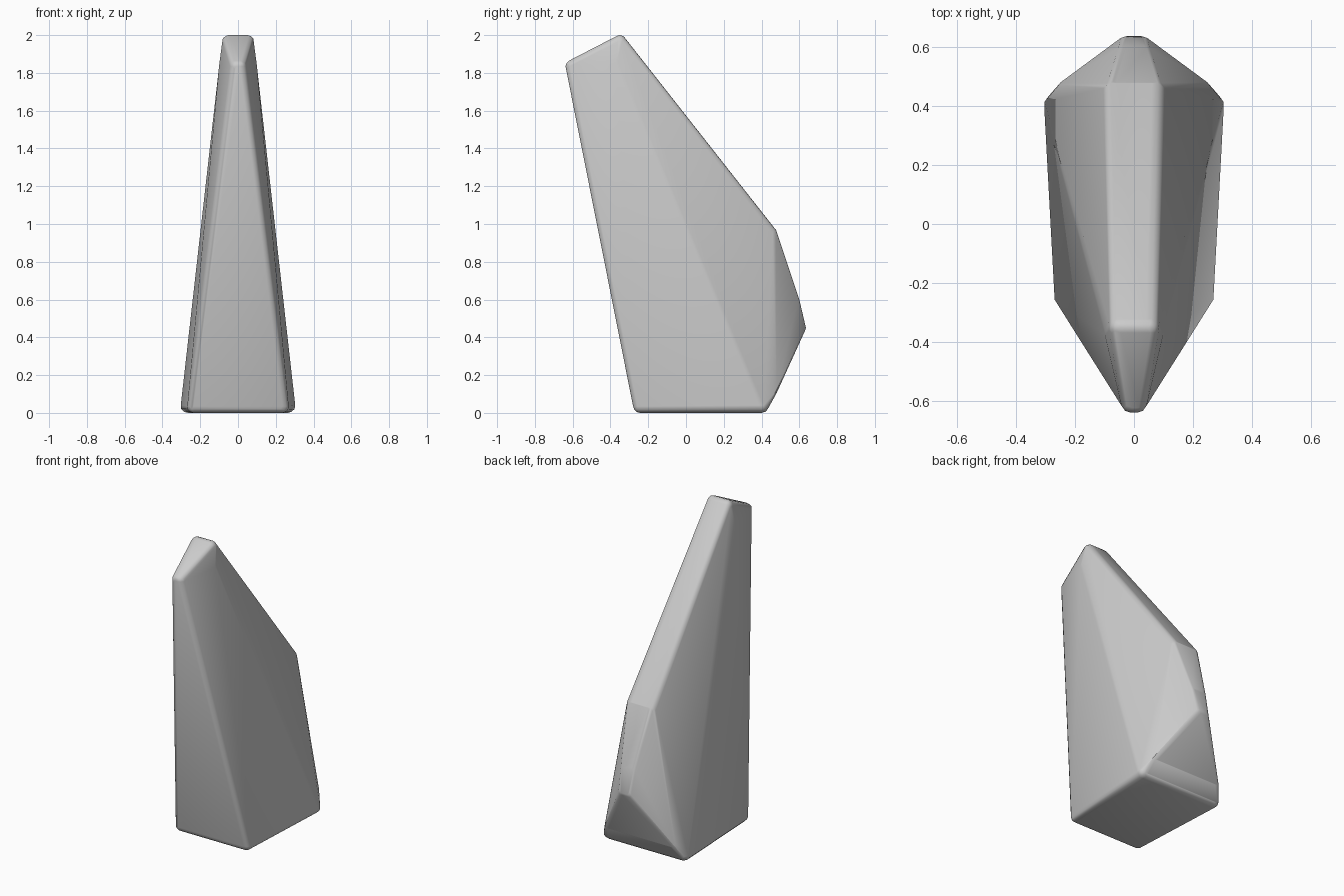
import bpy, bmesh
from mathutils import Matrix

if "Cube" in bpy.data.objects:
    bpy.data.objects.remove(bpy.data.objects["Cube"])

# Rounded corners of the wedge: x, y, z, radius (each mirrored in x)
corners = [
    (0.235, -0.245, 0.035, 0.035),  # front of base
    (0.265, 0.400, 0.040, 0.040),   # rear of base
    (0.230, 0.455, 0.120, 0.030),   # rear flank
    (0.025, 0.600, 0.450, 0.035),   # rear bulge
    (0.035, 0.570, 0.600, 0.030),   # above bulge
    (0.070, 0.448, 0.950, 0.035),   # back knee
    (0.050, -0.350, 1.965, 0.035),  # peak
    (0.070, -0.365, 1.850, 0.030),  # shoulder below peak
    (0.010, -0.604, 1.835, 0.034),  # front tip
]

# Wrap a convex skin around the corner spheres
bm = bmesh.new()
for x, y, z, r in corners:
    for side in (1, -1):
        bmesh.ops.create_icosphere(bm, subdivisions=2, radius=r,
                                   matrix=Matrix.Translation((side * x, y, z)))
bmesh.ops.delete(bm, geom=bm.edges[:], context='EDGES_FACES')
bmesh.ops.convex_hull(bm, input=bm.verts[:])
bmesh.ops.delete(bm, geom=[v for v in bm.verts if not v.link_faces], context='VERTS')
bmesh.ops.recalc_face_normals(bm, faces=bm.faces[:])

mesh = bpy.data.meshes.new("wedge_body")
bm.to_mesh(mesh)
bm.free()
body = bpy.data.objects.new("wedge_body", mesh)
bpy.context.collection.objects.link(body)

# Smooth the rounded edges
bpy.context.view_layer.objects.active = body
body.select_set(True)
bpy.ops.object.shade_smooth_by_angle(angle=0.5)
